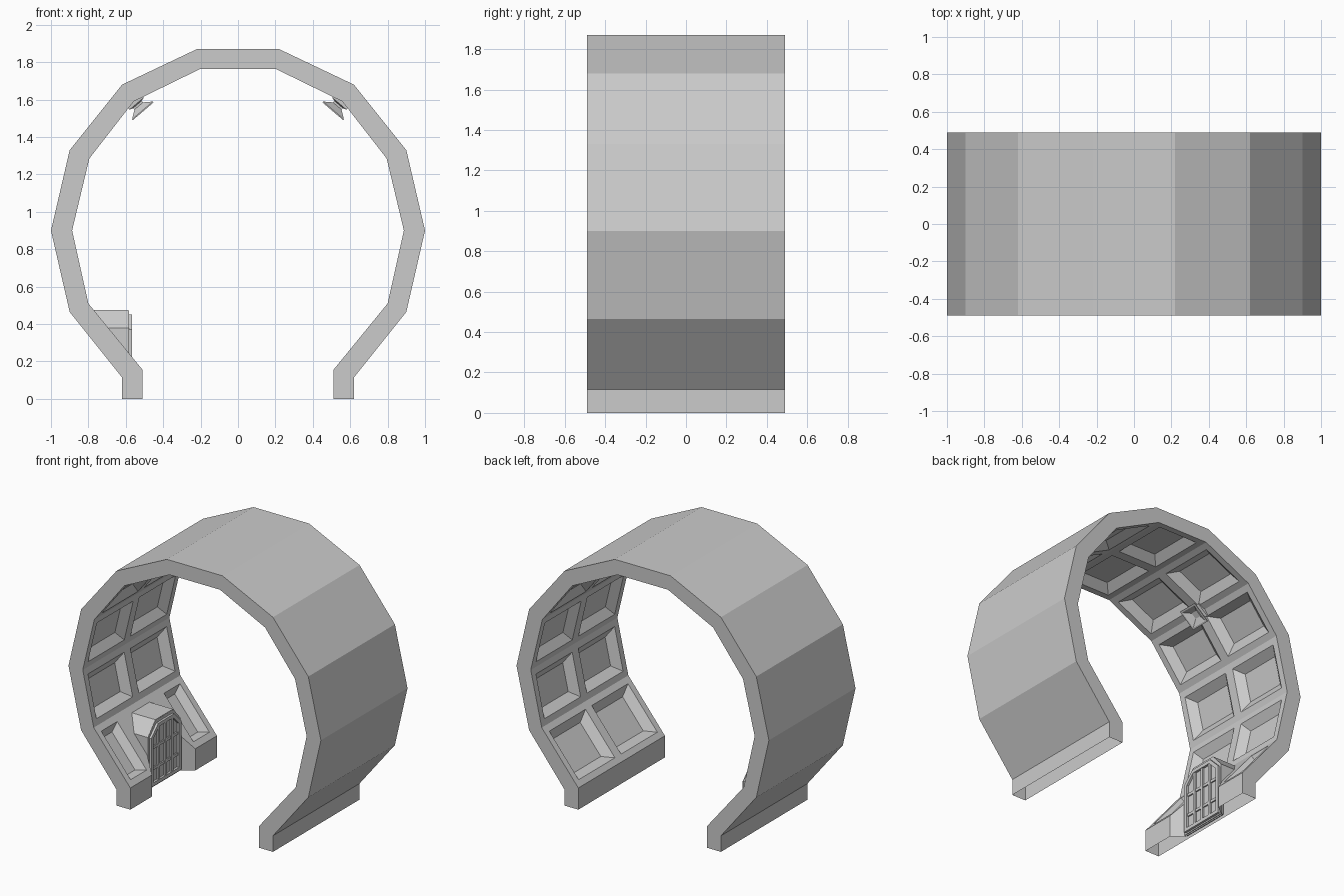
import bpy, bmesh
from mathutils import Vector as V

if "Cube" in bpy.data.objects:
    bpy.data.objects.remove(bpy.data.objects["Cube"])


def finish(name, bm):
    bmesh.ops.recalc_face_normals(bm, faces=bm.faces[:])
    me = bpy.data.meshes.new(name)
    bm.to_mesh(me)
    bm.free()
    ob = bpy.data.objects.new(name, me)
    bpy.context.scene.collection.objects.link(ob)
    return ob


def loft(bm, rings, closed=False):
    """Skin a list of equal-length point rings; cap the ends unless closed."""
    vs = [[bm.verts.new(p) for p in r] for r in rings]
    pairs = list(zip(vs, vs[1:])) + ([(vs[-1], vs[0])] if closed else [])
    for a, b in pairs:
        for i in range(len(a)):
            j = (i + 1) % len(a)
            bm.faces.new((a[i], a[j], b[j], b[i]))
    if not closed:
        bm.faces.new(vs[0])
        bm.faces.new(vs[-1])


def box(bm, x, y, z):
    loft(bm, [[(a, y[0], z[0]), (a, y[1], z[0]), (a, y[1], z[1]), (a, y[0], z[1])] for a in x])


# Tunnel shell: arch profile extruded along y
H = 0.49
outer = [(.62, 0), (.62, .115), (.90, .465), (1, .90), (.90, 1.33), (.62, 1.68), (.22, 1.87)]
inner = [(.51, 0), (.51, .155), (.80, .51), (.887, .90), (.795, 1.285), (.558, 1.59), (.20, 1.765)]


def mirrored(half):
    return half + [(-x, z) for x, z in reversed(half)]


inn = mirrored(inner)
profile = mirrored(outer) + inn[::-1]
bm = bmesh.new()
loft(bm, [[(x, y, z) for x, z in profile] for y in (-H, H)])
shell = finish("tunnel_shell", bm)

# Tapered coffer cutters, two per inner facet, narrower beside the door
MARGIN, SLOPE, DEPTH, OVER = .045, .055, .05, .004
bm = bmesh.new()
for k in range(1, len(inn) - 2):
    a, b = (V((p[0], 0, p[1])) for p in inn[k:k + 2])
    along = (b - a).normalized()
    out = V((along.z, 0, -along.x))
    if out.dot((a + b) / 2 - V((0, 0, .9))) < 0:
        out = -out
    length = (b - a).length
    y0 = .265 if k == len(inn) - 3 else .035
    slope = .04 if y0 > .1 else SLOPE
    for s in (-1, 1):
        rings = []
        for d in (-OVER, DEPTH):
            i = slope * d / DEPTH
            u0, u1 = MARGIN + i, length - MARGIN - i
            v0, v1 = y0 + i, .445 - i
            rings.append([a + along * u + out * d + V((0, s * v, 0))
                          for u, v in ((u0, v0), (u1, v0), (u1, v1), (u0, v1))])
        loft(bm, rings)
# Splayed notch in front of the door
loft(bm, [[(-.59, -.185, z), (-.49, -.26, z), (-.49, .26, z), (-.59, .185, z)] for z in (-.1, .30)])
cutter = finish("recess_cutter", bm)
cutter.hide_render = True

mod = shell.modifiers.new("recesses", 'BOOLEAN')
mod.operation = 'DIFFERENCE'
mod.solver = 'EXACT'
mod.object = cutter
bpy.context.view_layer.update()
dg = bpy.context.evaluated_depsgraph_get()
cut = bpy.data.meshes.new_from_object(shell.evaluated_get(dg))
shell.modifiers.clear()
shell.data = cut
bpy.data.objects.remove(cutter)

# Open undersides of the two feet
bm = bmesh.new()
bm.from_mesh(cut)
feet = [f for f in bm.faces if all(abs(v.co.z) < 1e-4 for v in f.verts)]
bmesh.ops.delete(bm, geom=feet, context='FACES')
bm.to_mesh(cut)
bm.free()


def arch(x, w, z0, z1, w2, z2):
    return [(x, y, z) for y, z in ((-w, z0), (w, z0), (w, z1), (w2, z2), (-w2, z2), (-w, z1))]


# Door hood, trimmed to sit just inside the sloping wall
bm = bmesh.new()
loft(bm, [arch(x, .185, .15, .38, .10, .475) for x in (-.85, -.585)])
bmesh.ops.bisect_plane(bm, geom=bm.verts[:] + bm.edges[:] + bm.faces[:],
                       plane_co=(-.54, 0, .14), plane_no=(.355, 0, .29), clear_inner=True)
finish("door_hood", bm)

# Door panel, frame and bars
bm = bmesh.new()
loft(bm, [arch(x, .185, .01, .38, .10, .47) for x in (-.605, -.584)])
finish("door_panel", bm)

bm = bmesh.new()
big, small = (.17, .02, .37, .09, .45), (.145, .045, .36, .08, .425)
loft(bm, [arch(-.59, *big), arch(-.568, *big), arch(-.568, *small), arch(-.59, *small)], closed=True)
finish("door_frame", bm)

bm = bmesh.new()
for y in (-.075, 0, .075):
    box(bm, (-.59, -.572), (y - .011, y + .011), (.04, .43 if abs(y) < .1 else .39))
for z in (.14, .29):
    box(bm, (-.59, -.575), (-.15, .15), (z - .01, z + .01))
finish("door_bars", bm)

# Square flared lamps on both upper corners
for side, name in ((-1, "lamp_left"), (1, "lamp_right")):
    base = V((.56 * side, 0, 1.60))
    n = V((-.65 * side, 0, -.76))
    t = V((.76 * side, 0, -.65))
    bm = bmesh.new()
    loft(bm, [[base + n * d + t * (h * i) + V((0, h * j, 0))
               for i, j in ((-1, -1), (1, -1), (1, 1), (-1, 1))]
              for d, h in ((-.01, .05), (.028, .05), (.034, .03), (.045, .03),
                           (.076, .073), (.082, .073), (.082, .062), (.055, .022))])
    finish(name, bm)
